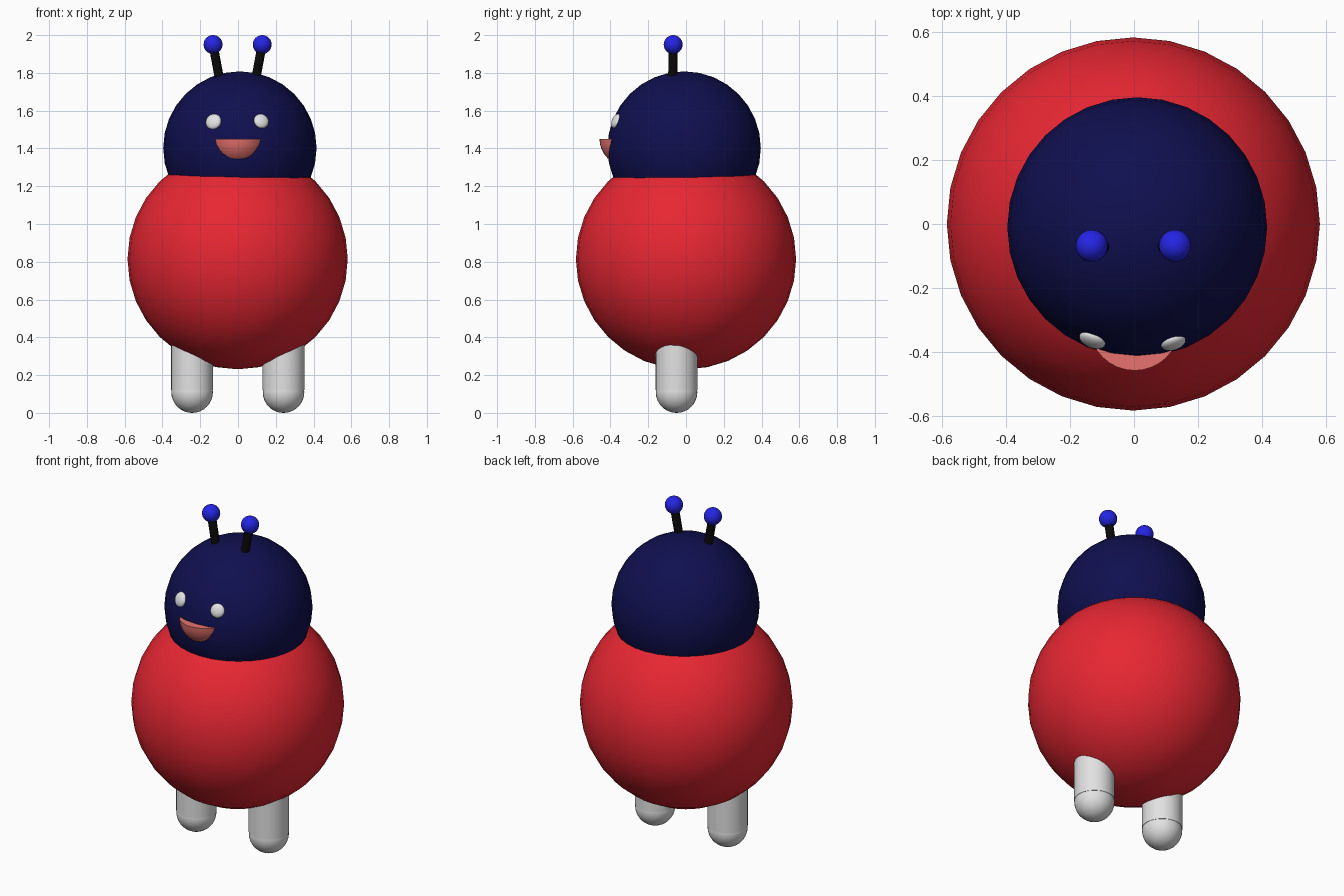
import bpy, bmesh, math
from mathutils import Vector

if "Cube" in bpy.data.objects:
    bpy.data.objects.remove(bpy.data.objects["Cube"])


def material(name, rgb):
    m = bpy.data.materials.new(name)
    m.diffuse_color = (*rgb, 1)
    m.use_nodes = True
    m.node_tree.nodes["Principled BSDF"].inputs["Base Color"].default_value = m.diffuse_color
    return m


RED = material("red", (0.80, 0.02, 0.033))
NAVY = material("navy", (0.005, 0.005, 0.08))
BLUE = material("blue", (0.018, 0.018, 0.78))
BLACK = material("black", (0.003, 0.003, 0.003))
WHITE = material("white", (0.76, 0.76, 0.76))
PINK = material("pink", (0.80, 0.17, 0.155))


def finish(name, mat):
    ob = bpy.context.object
    ob.name = name
    ob.data.materials.append(mat)
    bpy.ops.object.shade_smooth_by_angle(angle=math.radians(35))
    return ob


def ball(name, loc, r, mat, segs=32, rings=16):
    bpy.ops.mesh.primitive_uv_sphere_add(segments=segs, ring_count=rings,
                                         radius=r, location=loc)
    return finish(name, mat)


def rod(name, a, b, r, mat):
    a, b = Vector(a), Vector(b)
    bpy.ops.mesh.primitive_cylinder_add(vertices=32, radius=r,
                                        depth=(b - a).length,
                                        location=(a + b) / 2)
    bpy.context.object.rotation_euler = (b - a).to_track_quat('Z', 'Y').to_euler()
    return finish(name, mat)


# Body and head
HEAD = Vector((0.01, -0.01, 1.402))
ball("body", (-0.002, 0, 0.814), 0.583, RED)
ball("head", HEAD, 0.406, NAVY)

# Mouth: lower half of a ball with a flat top
mouth = ball("mouth", (0.002, -0.316, 1.45), 0.142, PINK)
bm = bmesh.new()
bm.from_mesh(mouth.data)
bmesh.ops.bisect_plane(bm, geom=bm.verts[:] + bm.edges[:] + bm.faces[:],
                       plane_co=(0, 0, 0), plane_no=(0, 0, 1), clear_outer=True)
rim = bmesh.ops.contextual_create(bm, geom=[e for e in bm.edges if e.is_boundary])
for f in rim["faces"]:
    f.smooth = False
for e in bm.edges:
    if all(abs(v.co.z) < 1e-5 for v in e.verts):
        e.smooth = False
bm.to_mesh(mouth.data)
bm.free()

# Eyes: flattened balls lying on the head surface
for side, x, z, r in (("left", -0.130, 1.542, 0.043), ("right", 0.123, 1.545, 0.040)):
    dx, dz = x - HEAD.x, z - HEAD.z
    out = Vector((dx, -math.sqrt(0.404 ** 2 - dx * dx - dz * dz), dz))
    eye = ball(side + "_eye", HEAD + out, r, WHITE)
    eye.scale = (1, 1, 0.5)
    eye.rotation_euler = out.to_track_quat('Z', 'Y').to_euler()

# Legs with round feet, antennae with ball tips
for side, s in (("left", -1), ("right", 1)):
    x = s * 0.242 - 0.001
    rod(side + "_leg", (x, -0.05, 0.122), (x, -0.05, 0.5), 0.111, WHITE)
    ball(side + "_foot", (x, -0.05, 0.11), 0.11, WHITE)
    tip = (s * 0.130 - 0.002, -0.068, 1.95)
    rod(side + "_antenna", (s * 0.091 - 0.002, -0.071, 1.74), tip, 0.024, BLACK)
    ball(side + "_antenna_tip", tip, 0.05, BLUE)
